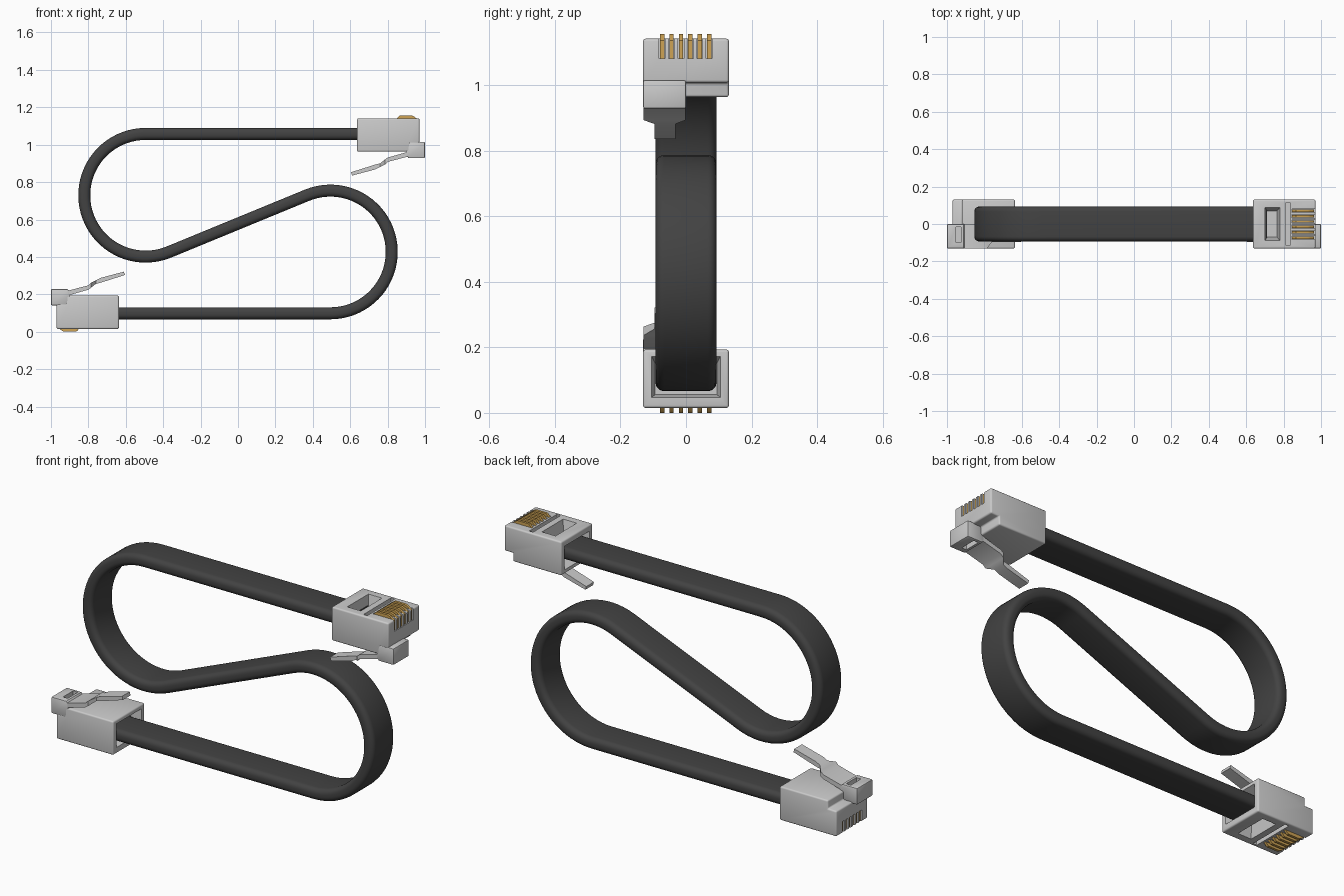
import bpy, bmesh, math
from mathutils import Vector

if "Cube" in bpy.data.objects:
    bpy.data.objects.remove(bpy.data.objects["Cube"])

H = 1.156                      # total height; the two plugs swap by a half turn about y
R, CX, CZ = 0.328, 0.494, 0.4265


def material(name, col):
    m = bpy.data.materials.new(name)
    m.diffuse_color = (*col, 1)
    m.use_nodes = True
    m.node_tree.nodes["Principled BSDF"].inputs["Base Color"].default_value = m.diffuse_color
    return m


def add_object(name, bm, mat=None, smooth=True):
    bmesh.ops.recalc_face_normals(bm, faces=bm.faces)
    me = bpy.data.meshes.new(name)
    bm.to_mesh(me)
    bm.free()
    ob = bpy.data.objects.new(name, me)
    bpy.context.collection.objects.link(ob)
    if mat:
        me.materials.append(mat)
    if smooth:
        shade(ob)
    return ob


def shade(ob):
    bpy.ops.object.select_all(action='DESELECT')
    ob.select_set(True)
    bpy.context.view_layer.objects.active = ob
    bpy.ops.object.shade_smooth_by_angle(angle=math.radians(35))


def loft(bm, rings):
    vs = [[bm.verts.new(p) for p in r] for r in rings]
    n = len(vs[0])
    for a, b in zip(vs, vs[1:]):
        for i in range(n):
            bm.faces.new((a[i], a[(i + 1) % n], b[(i + 1) % n], b[i]))
    bm.faces.new(vs[0])
    bm.faces.new(vs[-1][::-1])


def prism(bm, profile, y0, y1):
    loft(bm, [[(x, y, z) for x, z in profile] for y in (y0, y1)])


def box(bm, x0, x1, y0, y1, z0, z1):
    prism(bm, [(x0, z0), (x1, z0), (x1, z1), (x0, z1)], y0, y1)


def bevel(bm, w, seg=3):
    bmesh.ops.recalc_face_normals(bm, faces=bm.faces)
    edges = [e for e in bm.edges if e.calc_face_angle(0) > math.radians(50)]
    bmesh.ops.bevel(bm, geom=edges, offset=w, segments=seg, profile=0.5, affect='EDGES')


def cut(ob, cutter_bm):
    c = add_object("cutter", cutter_bm, smooth=False)
    c.hide_render = True
    m = ob.modifiers.new("cut", 'BOOLEAN')
    m.operation, m.solver, m.object = 'DIFFERENCE', 'EXACT', c
    dg = bpy.context.evaluated_depsgraph_get()
    me = bpy.data.meshes.new_from_object(ob.evaluated_get(dg))
    ob.modifiers.clear()
    ob.data = me
    bpy.data.objects.remove(c)
    shade(ob)


dark = material("cable_black", (0.055, 0.055, 0.055))
gold = material("contact_gold", (0.62, 0.37, 0.09))

# cable: flat rounded section swept along an S of two arcs and straight runs
d = math.hypot(2 * CX, H - 2 * CZ)
turn = math.atan2(-(H - 2 * CZ), 2 * CX) - math.acos(2 * R / d) + 2 * math.pi
path = [(0.71, H - CZ + R, math.pi)]
for i in range(41):
    a = math.pi / 2 + (turn - math.pi / 2) * i / 40
    path.append((-CX + R * math.cos(a), H - CZ + R * math.sin(a), a + math.pi / 2))
path += [(-x, H - z, t) for x, z, t in reversed(path)]
section = []
for cy, cn, a0 in ((0.067, 0.006, 0), (-0.067, 0.006, 90), (-0.067, -0.006, 180), (0.067, -0.006, 270)):
    for k in range(6):
        a = math.radians(a0 + 18 * k)
        section.append((cy + 0.026 * math.cos(a), cn + 0.026 * math.sin(a)))
bm = bmesh.new()
loft(bm, [[(x - n * math.sin(t), y, z + n * math.cos(t)) for y, n in section] for x, z, t in path])
add_object("flat_cable", bm, dark)

# plug body, with a set-back ledge on the latch side
bm = bmesh.new()
prism(bm, [(0.637, 0.963), (0.92, 0.963), (0.92, 1.007), (0.97, 1.007), (0.97, 1.141), (0.637, 1.141)],
      -0.131, 0.131)
bevel(bm, 0.008)
body = add_object("plug_body", bm)

ys = [0.0287 * (i - 2.5) - 0.001 for i in range(6)]
bm = bmesh.new()
# flared cable mouth
loft(bm, [[(x, y, z) for y, z in ((-w, z0), (w, z0), (w, z1), (-w, z1))]
          for x, w, z0, z1 in ((0.62, 0.108, 0.978, 1.112), (0.69, 0.094, 1.005, 1.1))])
# strain relief window with sloping walls
loft(bm, [[(x0, -w, z), (x1, -w, z), (x1, w, z), (x0, w, z)]
          for x0, x1, w, z in ((0.697, 0.783, 0.093, 1.16), (0.712, 0.765, 0.07, 1.065))])
# cross groove and contact slots
box(bm, 0.813, 0.835, -0.115, 0.115, 1.105, 1.16)
for y in ys:
    box(bm, 0.845, 0.99, y - 0.009, y + 0.009, 1.08, 1.16)
cut(body, bm)

# gold contact blades
bm = bmesh.new()
for y in ys:
    prism(bm, [(0.846, 1.078), (0.846, 1.135), (0.858, 1.15), (0.866, H), (0.93, H), (0.942, 1.15),
               (0.963, 1.135), (0.963, 1.078)], y - 0.0065, y + 0.0065)
contacts = add_object("contacts", bm, gold)

# offset latch root with a slot
bm = bmesh.new()
prism(bm, [(1.0, 1.015), (1.0, 0.928), (0.912, 0.928), (0.9, 0.942), (0.9, 0.968), (0.915, 1.015)], -0.131, 0.0)
bevel(bm, 0.006, 2)
root = add_object("latch_root", bm)
bm = bmesh.new()
box(bm, 0.925, 0.952, -0.1, -0.015, 0.9, 0.98)
cut(root, bm)

# latch arm: wide near the root, then a narrow finger tab
bm = bmesh.new()
loft(bm, [[(x, y0, zb), (x, y1, zb), (x + dx, y1, zt), (x + dx, y0, zt)] for x, dx, zb, zt, y0, y1 in (
    (0.915, 0, 0.938, 0.964, -0.13, -0.001),
    (0.80, 0, 0.908, 0.931, -0.13, -0.001),
    (0.785, 0, 0.893, 0.92, -0.13, -0.001),
    (0.76, 0, 0.881, 0.9, -0.096, -0.032),
    (0.735, 0, 0.868, 0.894, -0.096, -0.032),
    (0.61, -0.005, 0.835, 0.853, -0.096, -0.032))])
arm = add_object("latch_arm", bm)

# second plug: half turn about y
for ob in (body, contacts, root, arm):
    c = ob.copy()
    c.name = "lower_" + ob.name
    c.rotation_euler = (0, math.pi, 0)
    c.location = (0, 0, H)
    bpy.context.collection.objects.link(c)
    ob.name = "upper_" + ob.name
